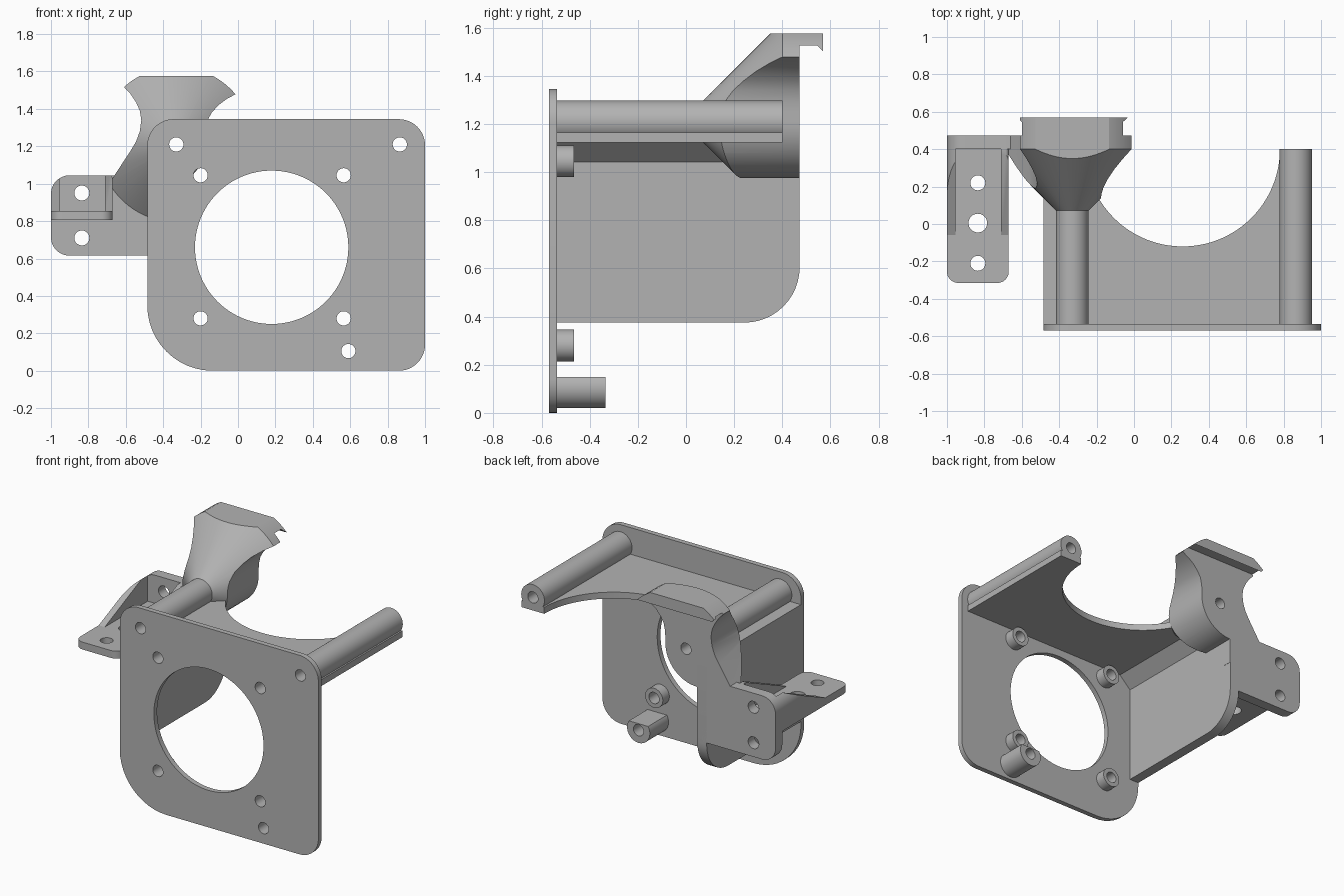
import bpy, bmesh, math
from mathutils import Vector, Matrix

cube = bpy.data.objects.get("Cube")
if cube:
    bpy.data.objects.remove(cube, do_unlink=True)

grey = bpy.data.materials.new("plain grey")
grey.use_nodes = True
grey.diffuse_color = (0.45, 0.45, 0.45, 1)
grey.node_tree.nodes["Principled BSDF"].inputs["Base Color"].default_value = (0.45, 0.45, 0.45, 1)


def make(name, bm):
    bmesh.ops.recalc_face_normals(bm, faces=bm.faces)
    me = bpy.data.meshes.new(name)
    bm.to_mesh(me)
    bm.free()
    me.materials.append(grey)
    ob = bpy.data.objects.new(name, me)
    bpy.context.collection.objects.link(ob)
    return ob


def prism(name, pts, axis, a, b):
    """Extrude a 2D outline along an axis from a to b."""
    put = {'x': lambda u, v, w: (w, u, v),
           'y': lambda u, v, w: (u, w, v),
           'z': lambda u, v, w: (u, v, w)}[axis]
    bm = bmesh.new()
    lo = [bm.verts.new(put(u, v, a)) for u, v in pts]
    hi = [bm.verts.new(put(u, v, b)) for u, v in pts]
    bm.faces.new(lo)
    bm.faces.new(hi)
    n = len(pts)
    for i in range(n):
        j = (i + 1) % n
        bm.faces.new((lo[i], lo[j], hi[j], hi[i]))
    return make(name, bm)


def arc(cx, cy, r, a0, a1, n=16):
    return [(cx + r * math.cos(math.radians(a0 + (a1 - a0) * i / n)),
             cy + r * math.sin(math.radians(a0 + (a1 - a0) * i / n))) for i in range(n + 1)]


def circle(cx, cy, r, n=48):
    return arc(cx, cy, r, 0, 360, n)[:-1]


def rounded(x0, x1, y0, y1, bl, br, tr, tl):
    """Rectangle outline with a radius for each corner."""
    out = []
    for cx, cy, r, a in ((x0 + bl, y0 + bl, bl, 180), (x1 - br, y0 + br, br, 270),
                         (x1 - tr, y1 - tr, tr, 0), (x0 + tl, y1 - tl, tl, 90)):
        out += arc(cx, cy, r, a, a + 90, 12) if r else [(cx, cy)]
    return out


def boolean(ob, tool, op):
    """Apply a boolean and delete the tool."""
    tool.hide_render = True
    m = ob.modifiers.new("cut", 'BOOLEAN')
    m.operation, m.solver, m.object = op, 'EXACT', tool
    bpy.context.view_layer.update()
    dg = bpy.context.evaluated_depsgraph_get()
    me = bpy.data.meshes.new_from_object(ob.evaluated_get(dg))
    ob.modifiers.clear()
    ob.data = me
    bpy.data.objects.remove(tool, do_unlink=True)


def drill(ob, axis, *holes):
    for u, v, r in holes:
        boolean(ob, prism("drill", circle(u, v, r, 32), axis, -2, 3), 'DIFFERENCE')


POST_L, POST_R, LOW = (-0.33, 1.21), (0.865, 1.21), (0.59, 0.105)
MOTOR = [(x, z) for x in (-0.2, 0.565) for z in (0.28, 1.045)]
H = 0.038

# Front plate with large opening and screw holes
front = prism("front_plate", rounded(-0.485, 1, 0, 1.345, 0.35, 0.14, 0.14, 0.14), 'y', -0.57, -0.535)
boolean(front, prism("bore", circle(0.18, 0.66, 0.41, 96), 'y', -1, 0), 'DIFFERENCE')
drill(front, 'y', *[(x, z, H) for x, z in MOTOR + [POST_L, POST_R, LOW]])

# Short bosses around the four inner holes
for i, (x, z) in enumerate(MOTOR):
    boss = prism(f"boss_{i + 1}", circle(x, z, 0.066), 'y', -0.536, -0.465)
    drill(boss, 'y', (x, z, H))

# Low stand-off with a flat top
low = prism("low_standoff", arc(LOW[0], LOW[1], 0.085, 148, 392, 40), 'y', -0.536, -0.335)
drill(low, 'y', (*LOW, H))

# Long posts
for name, (x, z), end in (("left_post", POST_L, 0.2), ("right_post", POST_R, 0.4)):
    post = prism(name, circle(x, z, 0.087), 'y', -0.536, end)
    drill(post, 'y', (x, z, H))

# Top plate with a curved rear cutout
top = prism("top_plate", [(-0.485, -0.536), (0.95, -0.536), (0.95, 0.4)]
            + arc(0.26, 0.4, 0.52, 0, -180, 64) + [(-0.485, 0.4)], 'z', 1.122, 1.165)
drill(top, 'y', (*POST_L, H), (*POST_R, H))

# Side wall with rounded lower rear corner, and corner fillet under the top plate
prism("side_wall", rounded(-0.536, 0.472, 0.375, 1.13, 0, 0.23, 0, 0), 'x', -0.485, -0.415)
prism("corner_fillet", [(-0.416, 1.123), (-0.33, 1.123), (-0.416, 1.04)], 'y', -0.536, 0.3)

# Flared horn: a cone around the left post, trimmed by its outline
bm = bmesh.new()
rings = []
for y, r in ((0.07, 0.085), (0.40, 0.415), (0.57, 0.415)):
    rings.append([bm.verts.new((u, y, v)) for u, v in circle(*POST_L, r, 96)])
bm.faces.new(rings[0])
bm.faces.new(rings[-1])
for a, b in zip(rings, rings[1:]):
    for i in range(96):
        j = (i + 1) % 96
        bm.faces.new((a[i], a[j], b[j], b[i]))
horn = make("flared_horn", bm)
left_edge = [(-0.67, 1.03), (-0.575, 1.175), (-0.545, 1.225), (-0.525, 1.28), (-0.517, 1.34),
             (-0.525, 1.39), (-0.545, 1.435), (-0.575, 1.48), (-0.64, 1.55), (-0.64, 1.575)]
right_edge = [(0.03, 1.575), (0.03, 1.505), (-0.01, 1.48), (-0.06, 1.453), (-0.105, 1.42), (-0.14, 1.38),
              (-0.163, 1.34), (-0.174, 1.29), (-0.176, 1.25)]
outline = left_edge + right_edge + arc(-0.411, 1.21, 0.235, 0, -90, 16) + [(-0.415, 0.7), (-0.67, 0.7)]
boolean(horn, prism("outline", outline, 'y', -0.2, 0.8), 'INTERSECT')
# Hooked lip along the top rear edge
side = [(0, 0.5), (0.472, 0.5), (0.472, 1.525), (0.545, 1.525), (0.57, 1.5), (0.6, 1.5), (0.6, 1.8), (0, 1.8)]
boolean(horn, prism("side_outline", side, 'x', -1.2, 0.5), 'INTERSECT')
drill(horn, 'y', (*POST_L, H))

# Mounting flange at the rear
flange_shape = rounded(-1, -0.45, 0.615, 1.045, 0.1, 0, 0, 0.1)
flange_shape = [(-0.66, 1.045) if p == (-0.45, 1.045) else p for p in flange_shape]
i = flange_shape.index((-0.66, 1.045))
flange_shape.insert(i, (-0.45, 0.85))
flange = prism("mounting_flange", flange_shape, 'y', 0.40, 0.472)
drill(flange, 'y', (-0.835, 0.95, 0.04), (-0.835, 0.71, 0.04))

# Horizontal foot
foot = prism("foot", rounded(-1, -0.67, -0.315, 0.41, 0.06, 0.06, 0, 0), 'z', 0.805, 0.855)
drill(foot, 'z', (-0.835, 0.22, 0.04), (-0.835, 0.005, 0.05), (-0.835, -0.21, 0.04))

# Sloping gussets between foot and flange
for name, x0, x1 in (("left_gusset", -0.71, -0.67), ("right_gusset", -1, -0.955)):
    gusset = prism(name, [(-0.07, 0.85), (0.402, 0.85), (0.402, 1.045), (0.37, 1.045)], 'x', x0, x1)
    boolean(gusset, prism("trim", rounded(-1, -0.67, 0.615, 1.045, 0.1, 0, 0.02, 0.1), 'y', -0.5, 0.8), 'INTERSECT')

# Smooth round surfaces, keep sharp edges
for ob in bpy.context.scene.objects:
    if ob.type == 'MESH':
        bpy.ops.object.select_all(action='DESELECT')
        ob.select_set(True)
        bpy.context.view_layer.objects.active = ob
        bpy.ops.object.shade_smooth_by_angle(angle=math.radians(25))
